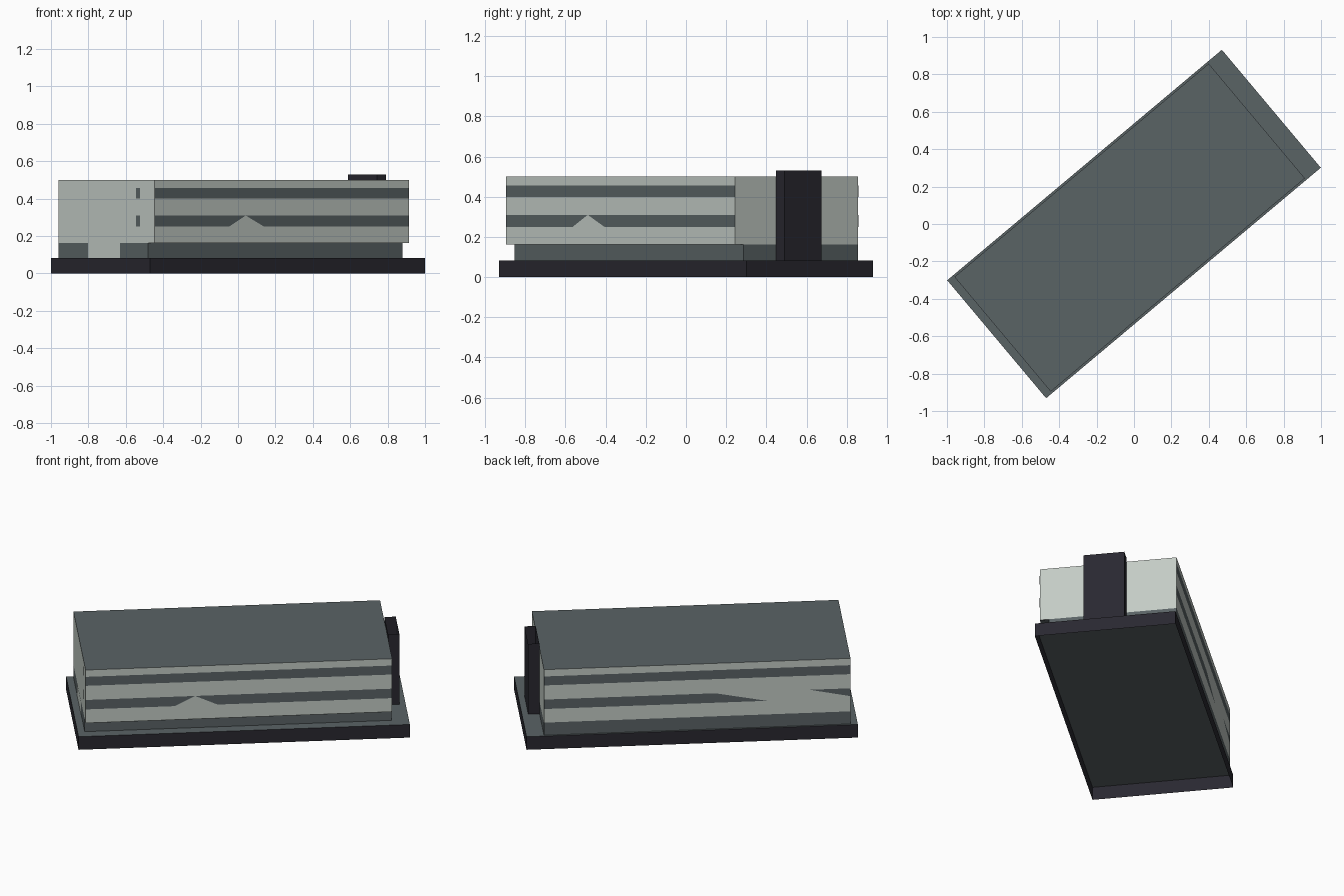
import bpy, bmesh, math
from mathutils import Matrix, Vector

if "Cube" in bpy.data.objects:
    bpy.data.objects.remove(bpy.data.objects["Cube"])

TURN = Matrix.Rotation(math.radians(40), 4, 'Z')  # the building stands turned on its plot


def material(name, srgb):
    m = bpy.data.materials.new(name)
    m.diffuse_color = [((c / 255 + 0.055) / 1.055) ** 2.4 for c in srgb] + [1]
    m.use_nodes = True
    m.node_tree.nodes["Principled BSDF"].inputs["Base Color"].default_value = m.diffuse_color
    return m


PALE = material("pale_render", (195, 203, 197))
SLATE = material("slate_grey", (90, 99, 101))
DARK = material("near_black", (41, 40, 48))


def finish(name, bm, mats):
    bm.transform(TURN)
    me = bpy.data.meshes.new(name)
    bm.to_mesh(me)
    bm.free()
    for m in mats:
        me.materials.append(m)
    bpy.context.collection.objects.link(bpy.data.objects.new(name, me))


def block(name, u0, u1, v0, v1, z0, z1, side, cap=None, top=True):
    """Box shell without a floor; walls and top may differ in colour."""
    bm = bmesh.new()
    plan = [(u0, v0), (u1, v0), (u1, v1), (u0, v1)]
    a = [bm.verts.new((u, v, z0)) for u, v in plan]
    b = [bm.verts.new((u, v, z1)) for u, v in plan]
    for i in range(4):
        j = (i + 1) % 4
        bm.faces.new((a[i], a[j], b[j], b[i]))
    if top:
        bm.faces.new(b).material_index = 1 if cap else 0
    finish(name, bm, [side, cap] if cap else [side])


def panel(name, points, outward, mat):
    """Flat panel lying just off a surface, facing outward."""
    bm = bmesh.new()
    out = Vector(outward)
    f = bm.faces.new([bm.verts.new(Vector(p) + out * 0.001) for p in points])
    f.normal_update()
    if f.normal.dot(out) < 0:
        f.normal_flip()
    finish(name, bm, [mat])


def long_panel(name, v, outline, mat):
    panel(name, [(u, v, z) for u, z in outline], (0, math.copysign(1, v), 0), mat)


def end_panel(name, u, v0, v1, z0, z1, mat):
    panel(name, [(u, v0, z0), (u, v1, z0), (u, v1, z1), (u, v0, z1)],
          (math.copysign(1, u), 0, 0), mat)


U0, U1, V, RECESS = -0.917, 0.857, 0.40, -0.346
BASE, FLOOR, ROOF = 0.083, 0.163, 0.50
LOW, HIGH = (0.25, 0.31), (0.40, 0.457)

# Plinth (hollow, open underneath), recessed ground floor walls and upper storeys
block("plinth", -0.9585, 0.9585, -0.4115, 0.4115, 0, BASE, DARK, SLATE)
block("ground_floor_walls", U0, U1, RECESS, V, BASE, FLOOR, SLATE, top=False)
block("upper_storeys", U0, U1, -V, V, FLOOR, ROOF, PALE, SLATE)

# Underside of the overhang along the front
panel("overhang_soffit", [(U0, -V, FLOOR), (U1, -V, FLOOR), (U1, RECESS, FLOOR),
                          (U0, RECESS, FLOOR)], (0, 0, -1), SLATE)

# Stair shaft, open at the top
block("stair_shaft", U1 + 0.001, 0.922, -0.134, 0.106, BASE, 0.53, DARK, top=False)

# Upper window bands on both long walls
for side, v in (("front", -V), ("back", V)):
    long_panel(side + "_upper_windows", v,
               [(U0, HIGH[0]), (U1, HIGH[0]), (U1, HIGH[1]), (U0, HIGH[1])], SLATE)

# Lower front band, interrupted by a pale gable shape
lo, hi = LOW
long_panel("front_lower_windows_left", -V,
           [(U0, lo), (-0.40, lo), (-0.283, hi), (U0, hi)], SLATE)
long_panel("front_lower_windows_right", -V,
           [(-0.153, lo), (U1, lo), (U1, hi), (-0.283, hi)], SLATE)

# Lower back band, ending in two wedges
long_panel("back_lower_windows_long", V,
           [(-0.433, lo), (U1, lo), (U1, hi), (-0.134, hi)], SLATE)
long_panel("back_lower_windows_wedge", V,
           [(U0, lo + 0.01), (-0.681, hi), (U0, hi)], SLATE)

# Entrance panel and small windows on the end wall
end_panel("entrance_panel", U0, -0.112, 0.152, BASE, FLOOR, PALE)
for name, (z0, z1) in (("end_window_lower", LOW), ("end_window_upper", HIGH)):
    end_panel(name, U0, -0.277, -0.245, z0, z1, SLATE)
